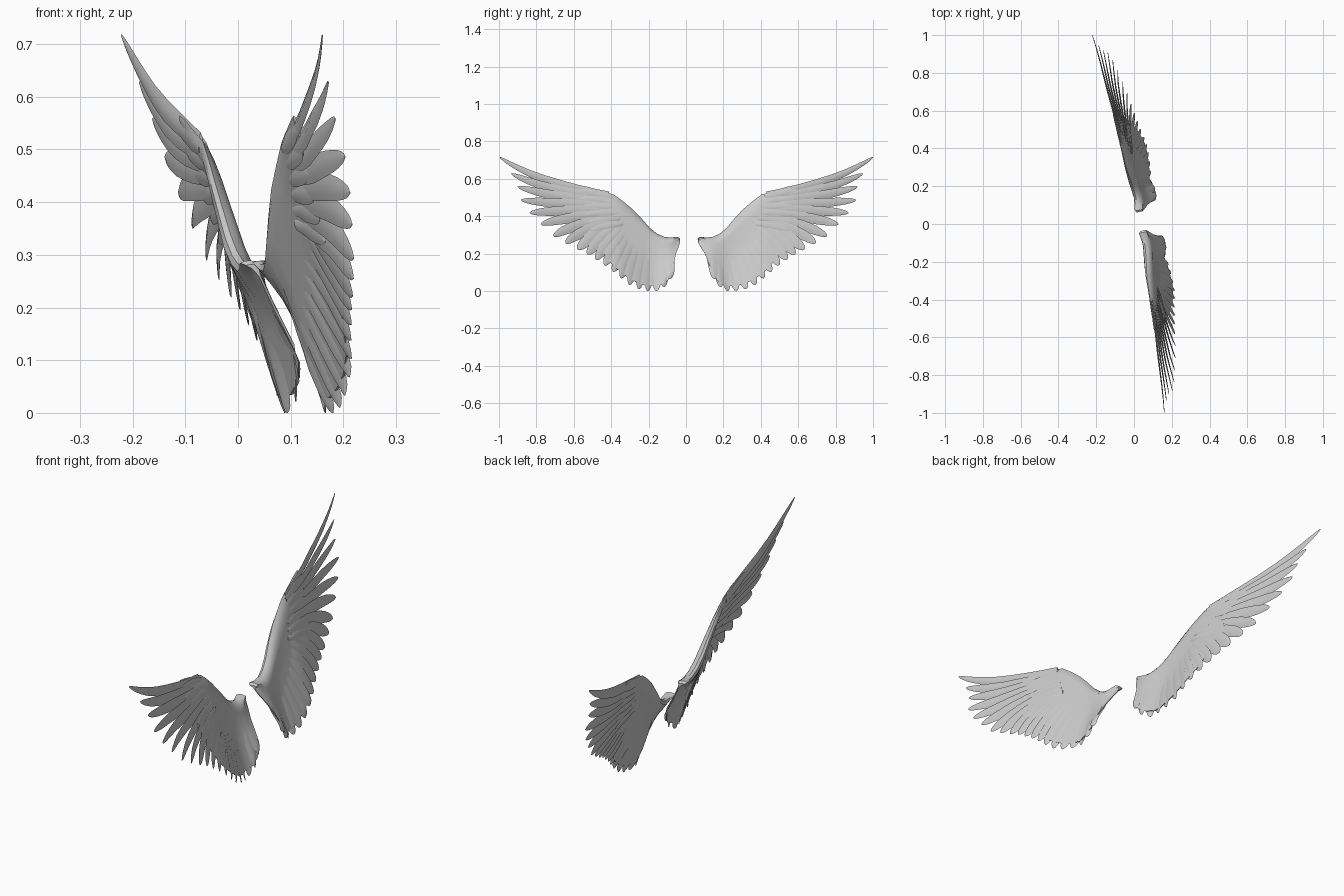
import bpy, bmesh, math

if "Cube" in bpy.data.objects:
    bpy.data.objects.remove(bpy.data.objects["Cube"])

# Shape of one wing: local y = span, z = up, x = depth. Mirrored across y, then turned as a pair.
LEAD = [(.05, .035, .29), (.12, .036, .285), (.19, .03, .315), (.28, .015, .42), (.39, .01, .512),
        (.55, .0, .56), (.74, -.01, .59), (.87, -.02, .65), (1.02, -.03, .717)]
TRAIL = [(.05, .25), (.075, .215), (.10, .13), (.13, .06), (.17, .035), (.24, .025), (.33, .055),
         (.40, .11), (.47, .18), (.53, .30), (.58, .44)]


def lerp_table(table, y, k):
    """Piecewise-linear lookup of column k at span y."""
    if y <= table[0][0]:
        return table[0][k]
    for a, b in zip(table, table[1:]):
        if y <= b[0]:
            t = (y - a[0]) / (b[0] - a[0])
            return a[k] + (b[k] - a[k]) * t
    return table[-1][k]


def depth(y, z):
    """Depth of the wing sheet: it sweeps back below the leading edge."""
    slope = .31 + .27 * min(1, max(0, (.2 - y) / .1))
    return min(.142, lerp_table(LEAD, y, 1) + slope * (lerp_table(LEAD, y, 2) - z))


def loft(bm, rings):
    """Skin closed rings and cap the ends."""
    vs = [[bm.verts.new(p) for p in r] for r in rings]
    n = len(vs[0])
    for a, b in zip(vs, vs[1:]):
        for i in range(n):
            bm.faces.new((a[i], a[(i + 1) % n], b[(i + 1) % n], b[i]))
    bm.faces.new(vs[0])
    bm.faces.new(vs[-1])


def feather(bm, base, mid, tip, width, point=5, thick=.006, twist=.010, shift=0):
    """Curved blade along a base-mid-tip path lying on the wing sheet."""
    rings = []
    steps = [0, .12, .25, .4, .55, .68, .8, .88, .94, .98, 1]
    for t in steps:
        p = [(1-t)**2*a + 2*t*(1-t)*b + t*t*c for a, b, c in zip(base, mid, tip)]
        d = [2*(1-t)*(b-a) + 2*t*(c-b) for a, b, c in zip(base, mid, tip)]
        l = math.hypot(*d)
        ny, nz = -d[1] / l, d[0] / l
        f = max(.05, min(1, .65 + t) * math.sqrt(max(0, 1 - t**point)))
        w, h = width * .5 * f, thick * (.35 + .65 * f) * (1 - .5 * t)
        ring = []
        for c, s in ((-1, 0), (-.5, .7), (0, 1), (.5, .7), (1, 0), (.5, -.7), (0, -1), (-.5, -.7)):
            y, z = p[0] + ny * c * w, p[1] + nz * c * w
            ring.append((depth(y, z) + s * h + c * twist * f + shift, y, z))
        rings.append(ring)
    loft(bm, rings)


def finish(bm, name, angle):
    """Make the object, mirror it to the other wing and turn the pair."""
    bmesh.ops.recalc_face_normals(bm, faces=bm.faces)
    me = bpy.data.meshes.new(name)
    bm.to_mesh(me)
    bm.free()
    ob = bpy.data.objects.new(name, me)
    bpy.context.collection.objects.link(ob)
    ob.rotation_euler.z = math.radians(10.8)
    ob.location = (-.001, .007, 0)
    m = ob.modifiers.new("other_wing", 'MIRROR')
    m.use_axis = (False, True, False)
    m.use_clip = False
    m.use_mirror_merge = False
    bpy.ops.object.select_all(action='DESELECT')
    ob.select_set(True)
    bpy.context.view_layer.objects.active = ob
    bpy.ops.object.shade_smooth_by_angle(angle=math.radians(angle))


# Arm and covered inner wing: aerofoil sections lofted along the span
bm = bmesh.new()
prof = [(0, 0), (.03, .6), (.09, 1), (.18, .9), (.32, .5), (.6, .3), (1, .12)]
rings = []
for y in (.05, .06, .08, .10, .13, .17, .21, .25, .30, .35, .40, .45, .50, .54, .58):
    top, low = lerp_table(LEAD, y, 2), lerp_table(TRAIL, y, 1)
    T = .021 - .018 * max(0, y - .2) / .38
    if y == .05:
        top, low, T = .282, .258, .014
    ring = []
    for side, pts in ((1, prof), (-1, prof[:0:-1])):
        for s, h in pts:
            z = top + (low - top) * s
            ring.append((depth(y, z) + side * h * T, y, z))
    rings.append(ring)
loft(bm, rings)
finish(bm, "wing_arm", 35)

# Long outer feathers fanning from the wrist: tip, base, width, pointedness
bm = bmesh.new()
tips = [(1.017, .717), (.957, .628), (.925, .558), (.912, .486), (.868, .418), (.81, .357),
        (.745, .293), (.68, .255)]
for i, tip in enumerate(tips):
    k = i / 7
    base = (.43 - .01 * i, .515 - .022 * i)
    mid = (.76 - .19 * k, .552 - .20 * k) if i else (.80, .57)
    feather(bm, base, mid, tip, .052 + .010 * k, 1.6 if i == 0 else 2.6 + 2.5 * k, twist=.009)
finish(bm, "outer_feathers", 40)

# Inner trailing feathers giving the scalloped lower edge
bm = bmesh.new()
tips = [(.617, .222), (.565, .197), (.52, .168), (.475, .138), (.43, .103), (.388, .068), (.343, .033),
        (.292, .010), (.242, .0), (.195, .0), (.155, .022), (.122, .065)]
for i, tip in enumerate(tips):
    k = i / 11
    base = (.40 - .29 * k, .37 - .15 * k)
    mid = ((base[0] + tip[0]) / 2 + .02 * (1 - k), (base[1] + tip[1]) / 2 + .015 * (1 - k))
    feather(bm, base, mid, tip, .068 - .016 * k, 5, twist=.006)
finish(bm, "inner_feathers", 40)

# Short covering feathers over the wrist, on both faces
bm = bmesh.new()
for shift in (.006, -.006):
    for i in range(6):
        base = (.42 - .012 * i, .50 - .028 * i)
        tip = (.60 - .012 * i, .535 - .042 * i)
        mid = ((base[0] + tip[0]) / 2, (base[1] + tip[1]) / 2 + .006)
        feather(bm, base, mid, tip, .042, 4, thick=.005, twist=.004, shift=shift)
finish(bm, "wrist_coverts", 40)
